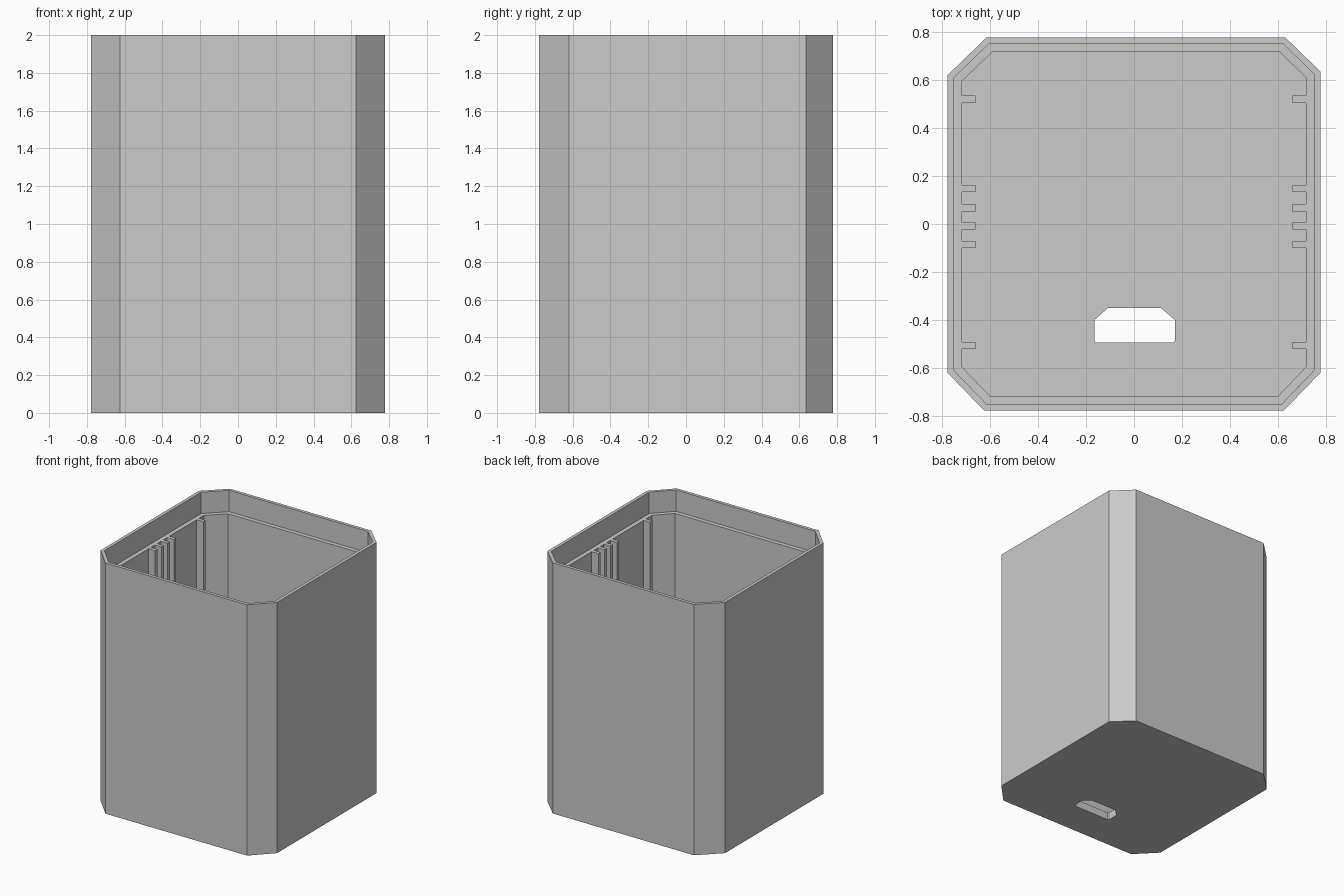
import bpy
import bmesh

cube = bpy.data.objects.get("Cube")
if cube:
    bpy.data.objects.remove(cube, do_unlink=True)

HALF, HEIGHT = 0.778, 2.0
WALL, LIP = 0.06, 0.026
FLOOR, LEDGE = 0.06, 1.83

grey = bpy.data.materials.new("light grey")
grey.use_nodes = True
grey.diffuse_color = (0.6, 0.6, 0.6, 1)
grey.node_tree.nodes["Principled BSDF"].inputs["Base Color"].default_value = (0.6, 0.6, 0.6, 1)


def prism(name, outline, bottom, top):
    """Extrude a flat outline straight up."""
    bm = bmesh.new()
    face = bm.faces.new([bm.verts.new((x, y, bottom)) for x, y in outline])
    new = bmesh.ops.extrude_face_region(bm, geom=[face])["geom"]
    verts = [v for v in new if isinstance(v, bmesh.types.BMVert)]
    bmesh.ops.translate(bm, verts=verts, vec=(0, 0, top - bottom))
    bmesh.ops.recalc_face_normals(bm, faces=bm.faces)
    mesh = bpy.data.meshes.new(name)
    bm.to_mesh(mesh)
    bm.free()
    mesh.materials.append(grey)
    obj = bpy.data.objects.new(name, mesh)
    bpy.context.collection.objects.link(obj)
    return obj


def octagon(inset):
    """Square with cut corners, moved inwards by the inset."""
    h = HALF - inset
    k = 0.414 * inset
    return [(-0.625 + k, -h), (0.625 - k, -h), (h, -0.62 + k), (h, 0.635 - k),
            (0.631 - k, h), (-0.615 + k, h), (-h, 0.62 - k), (-h, -0.62 + k)]


# Shell: chamfered block hollowed out, with a wider recess at the rim
shell = prism("case_shell", octagon(0), 0, HEIGHT)
port = [(-0.158, -0.495), (0.163, -0.495), (0.17, -0.488), (0.17, -0.4),
        (0.112, -0.35), (-0.108, -0.35), (-0.165, -0.4), (-0.165, -0.488)]
cutters = [
    prism("cavity_cutter", octagon(WALL), FLOOR, HEIGHT + 0.1),
    prism("rim_cutter", octagon(LIP), LEDGE, HEIGHT + 0.2),
    prism("port_cutter", port, -0.1, FLOOR + 0.1),
]
bpy.context.view_layer.objects.active = shell
for cutter in cutters:
    cutter.hide_render = True
    cut = shell.modifiers.new(cutter.name, 'BOOLEAN')
    cut.operation = 'DIFFERENCE'
    cut.solver = 'EXACT'
    cut.object = cutter
    bpy.ops.object.modifier_apply(modifier=cut.name)
    bpy.data.objects.remove(cutter, do_unlink=True)

# Guide ribs on both side walls, from the floor up to the ledge
for side, label in ((1, "left"), (-1, "right")):
    for i, y in enumerate((0.52, 0.148, 0.068, -0.008, -0.086, -0.507)):
        a, b = side * (HALF - WALL), side * 0.66
        outline = [(a, y - 0.015), (b, y - 0.015), (b, y + 0.015), (a, y + 0.015)]
        prism(f"{label}_guide_rib_{i + 1}", outline, FLOOR, LEDGE)
